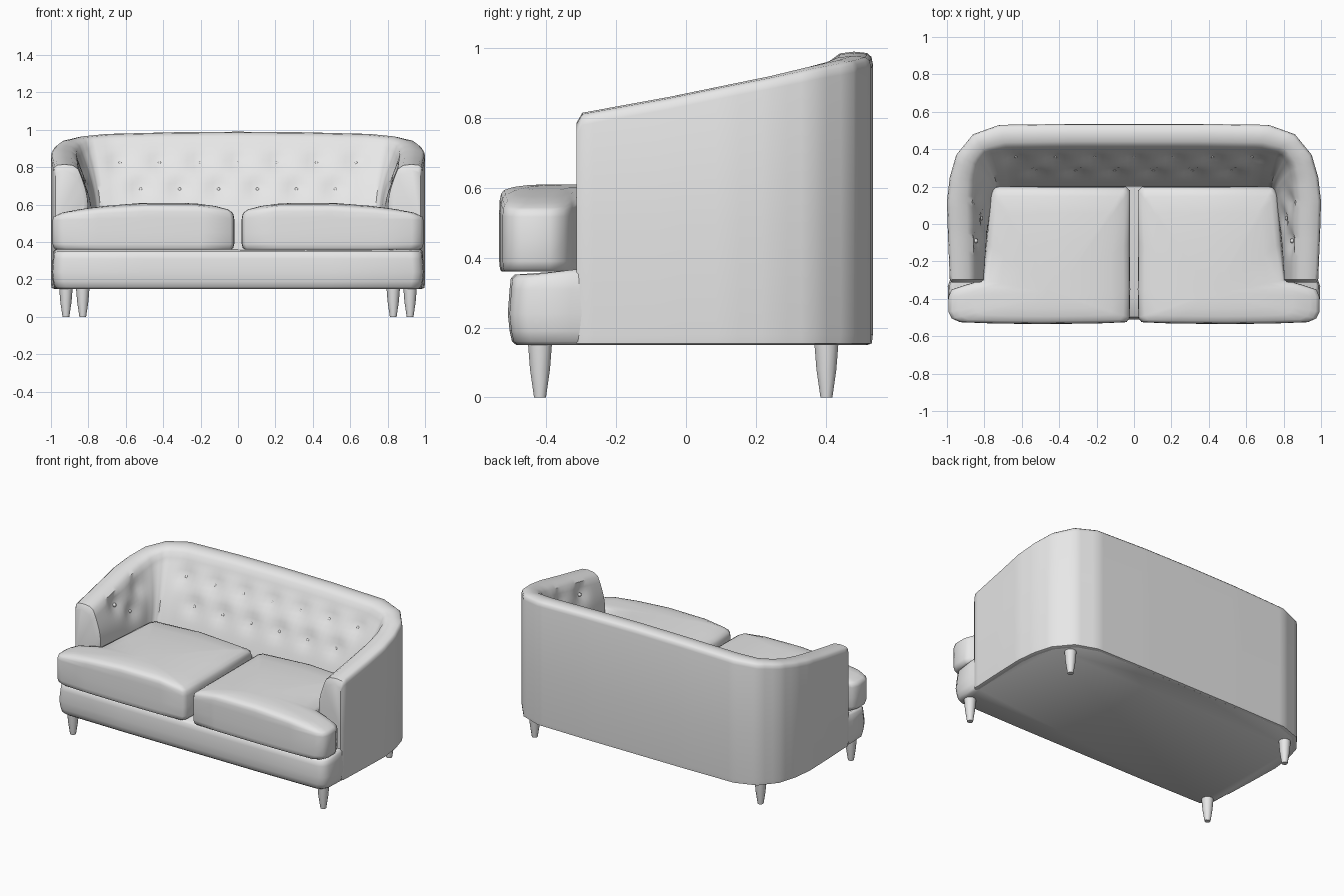
import bpy, bmesh, math
from mathutils import Vector

if "Cube" in bpy.data.objects:
    bpy.data.objects.remove(bpy.data.objects["Cube"])

grey = bpy.data.materials.new("grey_fabric")
grey.diffuse_color = (0.8, 0.8, 0.8, 1)
grey.use_nodes = True
grey.node_tree.nodes["Principled BSDF"].inputs["Base Color"].default_value = grey.diffuse_color


def finish(name, bm, angle=40):
    bmesh.ops.recalc_face_normals(bm, faces=bm.faces)
    me = bpy.data.meshes.new(name)
    bm.to_mesh(me)
    bm.free()
    me.materials.append(grey)
    ob = bpy.data.objects.new(name, me)
    bpy.context.collection.objects.link(ob)
    bpy.ops.object.select_all(action='DESELECT')
    ob.select_set(True)
    bpy.context.view_layer.objects.active = ob
    bpy.ops.object.shade_smooth_by_angle(angle=math.radians(angle))
    return ob


def loft(name, rings, angle=40):
    """Skin closed rings of equal length and cap both ends."""
    bm = bmesh.new()
    vs = [[bm.verts.new(p) for p in r] for r in rings]
    n = len(rings[0])
    for a, b in zip(vs, vs[1:]):
        for i in range(n):
            j = (i + 1) % n
            bm.faces.new((a[i], a[j], b[j], b[i]))
    bm.faces.new(vs[0])
    bm.faces.new(vs[-1])
    return finish(name, bm, angle)


def lerp(a, b, t):
    return a + (b - a) * t


# Wall stations, right half: outer xy, inner top xy, inner bottom xy, top height
half = [
    (.975, -.314, .86, -.314, .83, -.314, .785),
    (.985, -.297, .84, -.297, .81, -.297, .815),
    (.995, -.05, .845, -.05, .785, -.05, .86),
    (1.0, .12, .85, .12, .765, .07, .895),
    (.985, .25, .845, .23, .76, .13, .92),
    (.95, .37, .83, .31, .75, .17, .945),
    (.86, .48, .79, .37, .73, .19, .965),
    (.72, .53, .68, .395, .66, .2, .978),
    (.35, .535, .34, .40, .33, .2, .987),
    (0, .535, 0, .40, 0, .2, .99),
]
mirror = [(-s[0], s[1], -s[2], s[3], -s[4], s[5], s[6]) for s in half[-2::-1]]
stations = half + mirror

BULGE, DEPTH, LOW = .02, .028, .5

# Button positions on back (two staggered rows) and arms
buttons = []
for z, xs in ((.82, [i * .21 for i in range(-3, 4)]),
              (.68, [-.52 + i * .208 for i in range(6)])):
    v = (.925 - z) / (.925 - LOW)
    y = .40 - .2 * v - BULGE * math.sin(math.pi * v) + DEPTH
    buttons += [Vector((x, y, z)) for x in xs]
for s in (-1, 1):
    for y, z in ((.13, .77), (.03, .67), (-.09, .75)):
        v = (.81 - z) / (.81 - LOW)
        x = lerp(.848, .778, v) - BULGE * math.sin(math.pi * v) + DEPTH * .8
        buttons.append(Vector((s * x, y, z)))


def section(s):
    o, t, b, top = Vector(s[0:2]), Vector(s[2:4]), Vector(s[4:6]), s[6]
    out = (o - t).normalized()
    pts = []
    for f, z in ((.12, .15), (.02, .155), (0, .18), (0, .5), (0, top - .035),
                 (.03, top - .015), (.12, top - .004), (.4, top),
                 (.7, top - .005), (.9, top - .025)):
        q = o.lerp(t, f)
        pts.append(Vector((q.x, q.y, z)))
    rows = 14
    for k in range(rows + 1):   # tufted inner face
        v = k / rows
        q = t.lerp(b, v) - out * BULGE * math.sin(math.pi * v)
        p = Vector((q.x, q.y, lerp(top - .06, LOW, v)))
        d = sum(math.exp(-((p - c).length / .055) ** 2) for c in buttons)
        q += out * DEPTH * min(d, 1)
        pts.append(Vector((q.x, q.y, p.z)))
    pts.append(Vector((b.x, b.y, .16)))
    return pts


# Curved back and arms in one wall
rings = []
for a, b in zip(stations, stations[1:]):
    n = max(1, math.ceil(math.dist(a[2:4], b[2:4]) / .035))
    rings += [section([lerp(p, q, i / n) for p, q in zip(a, b)]) for i in range(n)]
rings.append(section(stations[-1]))
loft("back_and_arms", rings)

# Base: rear follows the wall, front bulges slightly
rear = [(s[0] * .992, s[1] * .992) for s in stations[1:-1]]
front = [(-.99, -.33), (-.985, -.45), (-.965, -.485), (-.93, -.5), (-.5, -.505), (0, -.505)]
outline = rear + front + [(-x, y) for x, y in front[-2::-1]]


def base_ring(z, inset, lift):
    return [Vector((x * (1 - inset), y * (1 - inset * 1.7) if y < -.3 else y * (1 - inset),
                    z + lift * (y > -.4))) for x, y in outline]


loft("base", [base_ring(z, i, l) for z, i, l in
              ((.15, .022, 0), (.16, .008, 0), (.19, 0, 0), (.24, -.006, 0), (.31, 0, 0),
               (.34, .004, .012), (.352, .018, .014))], 50)

# T-shaped seat cushions
tee = [(.022, .18), (.022, -.1), (.02, -.35), (.022, -.5), (.04, -.525), (.2, -.532),
       (.5, -.535), (.75, -.532), (.93, -.525), (.975, -.505), (.992, -.47), (.992, -.39),
       (.975, -.35), (.9, -.325), (.81, -.3), (.79, -.1), (.765, .17), (.74, .2),
       (.4, .2), (.045, .2)]
cx, cy = .42, -.37


def cushion_ring(side, z, k, soft):
    r = []
    for x, y in tee:
        px, py = cx + (x - cx) * k, cy + (y - cy) * k
        droop = soft * (.045 * max(0, (px - .45) / .55) ** 1.5 + .03 * max(0, (.3 - px) / .3) ** 2)
        r.append(Vector((side * px, py, z - droop)))
    return r


for side, label in ((1, "right"), (-1, "left")):
    loft(label + "_seat_cushion", [cushion_ring(side, *a) for a in
         ((.36, .955, 0), (.367, .985, 0), (.39, 1, 0), (.45, 1, 0), (.53, 1, .3), (.565, .99, .7),
          (.585, .965, 1), (.595, .91, 1), (.603, .75, 1), (.608, .5, 1), (.61, .2, 1))], 60)

# Tapered legs
for x, y, label in ((.92, -.418, "front_leg"), (.83, .402, "back_leg")):
    for s in (-1, 1):
        loft(label, [[Vector((s * x + r * math.cos(i * math.pi / 5),
                              y + r * math.sin(i * math.pi / 5), z)) for i in range(10)]
                     for r, z in ((.018, 0), (.03, .08), (.037, .165))])

# Tufting buttons
for c in buttons:
    bm = bmesh.new()
    bmesh.ops.create_uvsphere(bm, u_segments=10, v_segments=6, radius=.012)
    bmesh.ops.translate(bm, verts=bm.verts, vec=c)
    finish("button", bm, 80)
